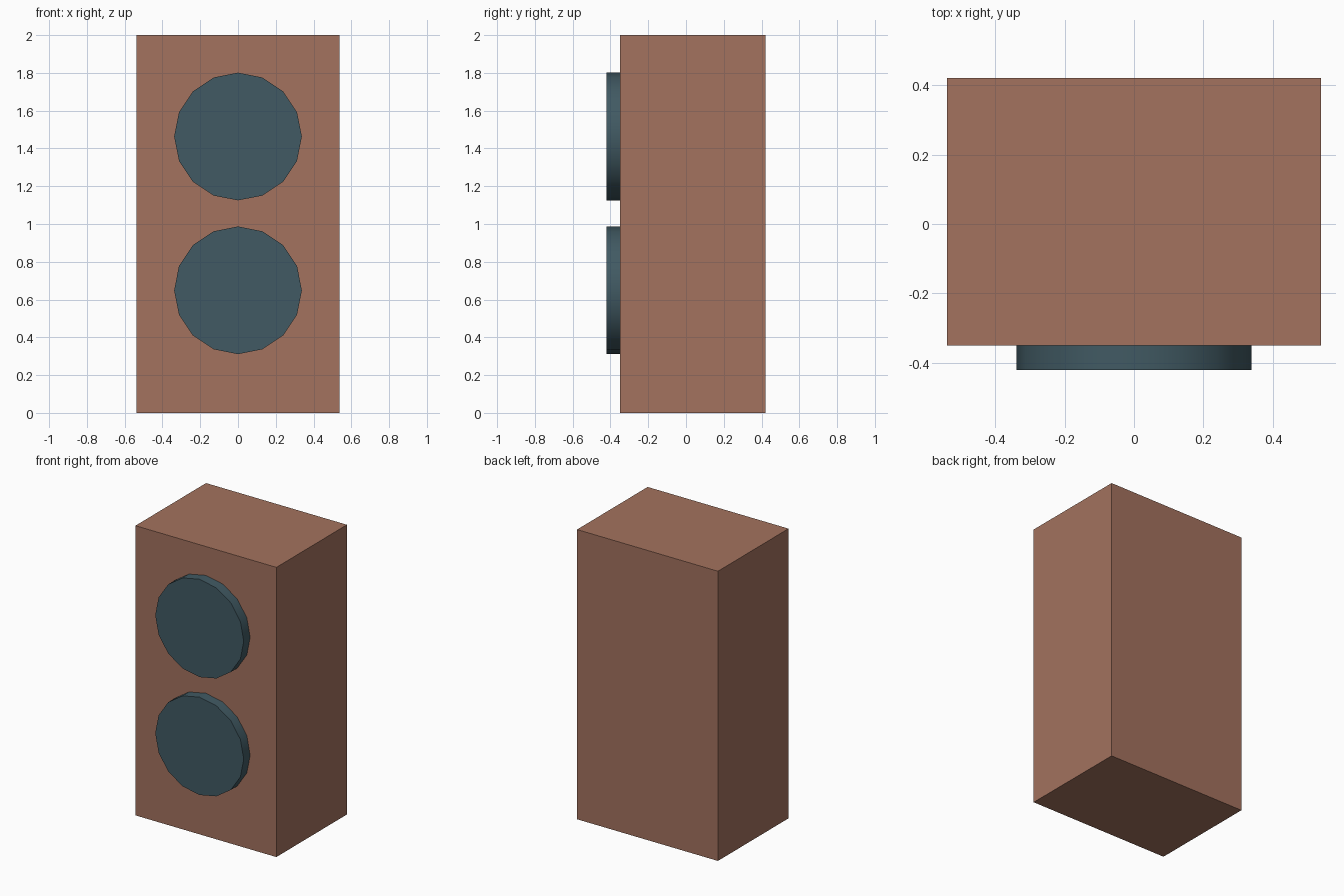
import bpy
from math import radians

default = bpy.data.objects.get("Cube")
if default:
    bpy.data.objects.remove(default, do_unlink=True)


def make_material(name, rgb):
    mat = bpy.data.materials.new(name)
    mat.use_nodes = True
    color = (*rgb, 1)
    mat.diffuse_color = color
    mat.node_tree.nodes["Principled BSDF"].inputs["Base Color"].default_value = color
    return mat


wood = make_material("warm brown wood", (0.366, 0.168, 0.112))
slate = make_material("dark slate", (0.053, 0.102, 0.125))

WIDTH, HEIGHT = 1.076, 2.0
FRONT, BACK = -0.35, 0.42
DISC_RADIUS, DISC_FRONT = 0.338, -0.42

# Cabinet
bpy.ops.mesh.primitive_cube_add(size=1, location=(0, (FRONT + BACK) / 2, HEIGHT / 2))
cabinet = bpy.context.object
cabinet.name = "cabinet"
cabinet.scale = (WIDTH, BACK - FRONT, HEIGHT)
bpy.ops.object.transform_apply(location=False, rotation=False, scale=True)
cabinet.data.materials.append(wood)

# Two raised speaker discs, set slightly into the front
inset = 0.01
for name, height in (("upper_speaker", 1.463), ("lower_speaker", 0.649)):
    bpy.ops.mesh.primitive_cylinder_add(
        vertices=16, radius=DISC_RADIUS, depth=FRONT + inset - DISC_FRONT,
        location=(0, (FRONT + inset + DISC_FRONT) / 2, height),
        rotation=(radians(90), 0, 0))
    disc = bpy.context.object
    disc.name = name
    disc.data.materials.append(slate)
    bpy.ops.object.shade_smooth_by_angle(angle=radians(30))
